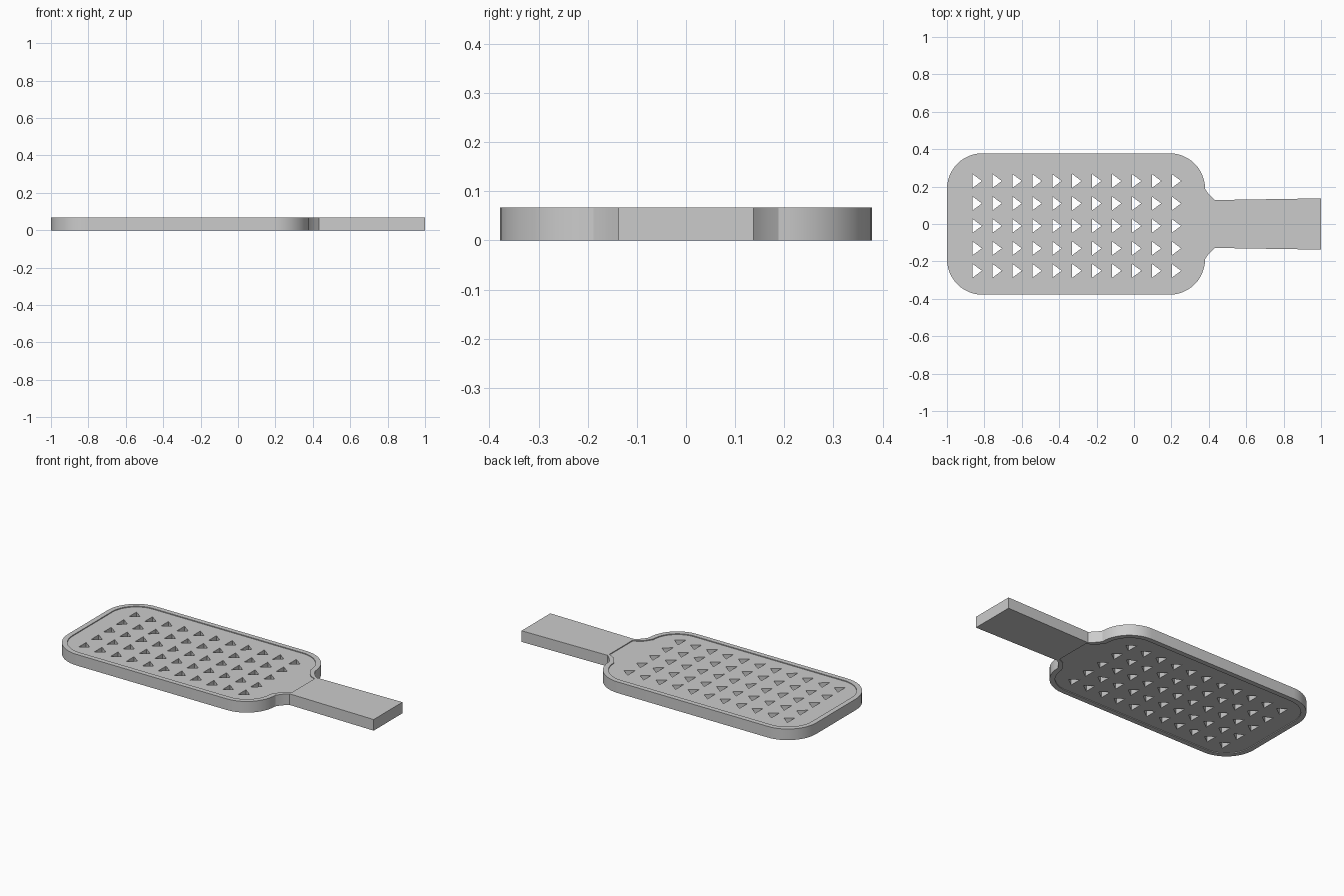
import bpy
from math import cos, sin, radians

if "Cube" in bpy.data.objects:
    bpy.data.objects.remove(bpy.data.objects["Cube"])

HEIGHT = 0.067
RECESS = 0.005


def arc(cx, cy, r, a0, a1, n=12):
    return [(cx + r * cos(radians(a0 + (a1 - a0) * i / n)),
             cy + r * sin(radians(a0 + (a1 - a0) * i / n))) for i in range(n + 1)]


def mirrored(half):
    """Close an upper half outline by mirroring it across the x axis."""
    return half + [(x, -y) for x, y in reversed(half)]


def head_half(inset):
    """Upper half of the head outline, from left end to the neck."""
    r = 0.19 - inset
    neck = [(0.38, 0.19), (0.395, 0.166), (0.413, 0.146), (0.433, 0.128)]
    pts = arc(-0.81, 0.188, r, 180, 90) + arc(0.19, 0.188, r, 90, 0)
    return pts + [(x - inset * 0.7, y - inset * 0.5) for x, y in neck[1:-1]] \
        + [(0.433, 0.128 - inset * 0.6)]


def slab(name, loops, z0, z1):
    """Extruded flat shape; loops inside the first one become holes."""
    cu = bpy.data.curves.new(name, 'CURVE')
    cu.dimensions = '2D'
    cu.fill_mode = 'BOTH'
    cu.extrude = (z1 - z0) / 2
    for pts in loops:
        sp = cu.splines.new('POLY')
        sp.points.add(len(pts) - 1)
        for p, (x, y) in zip(sp.points, pts):
            p.co = (x, y, 0, 1)
        sp.use_cyclic_u = True
    ob = bpy.data.objects.new(name, cu)
    ob.location.z = (z0 + z1) / 2
    bpy.context.collection.objects.link(ob)
    bpy.ops.object.select_all(action='DESELECT')
    ob.select_set(True)
    bpy.context.view_layer.objects.active = ob
    bpy.ops.object.convert(target='MESH')
    ob = bpy.context.object
    ob.name = name
    bpy.ops.object.shade_smooth_by_angle(angle=radians(30))
    return ob


# rim around the head
inner = mirrored(head_half(0.03))
slab("rim", [mirrored(head_half(0)), inner], 0, HEIGHT)

# slightly recessed plate with rows of triangular holes
holes = []
for col in range(11):
    for row in range(5):
        x, y = -0.863 + 0.1065 * col, -0.25 + 0.12 * row
        holes.append([(x, y - 0.037), (x + 0.05, y), (x, y + 0.037)])
slab("grating_plate", [inner] + holes, RECESS, HEIGHT - RECESS)

# handle, widening slightly to its end
slab("handle", [mirrored([(0.433, 0.128), (1.0, 0.137)])], 0, HEIGHT)
